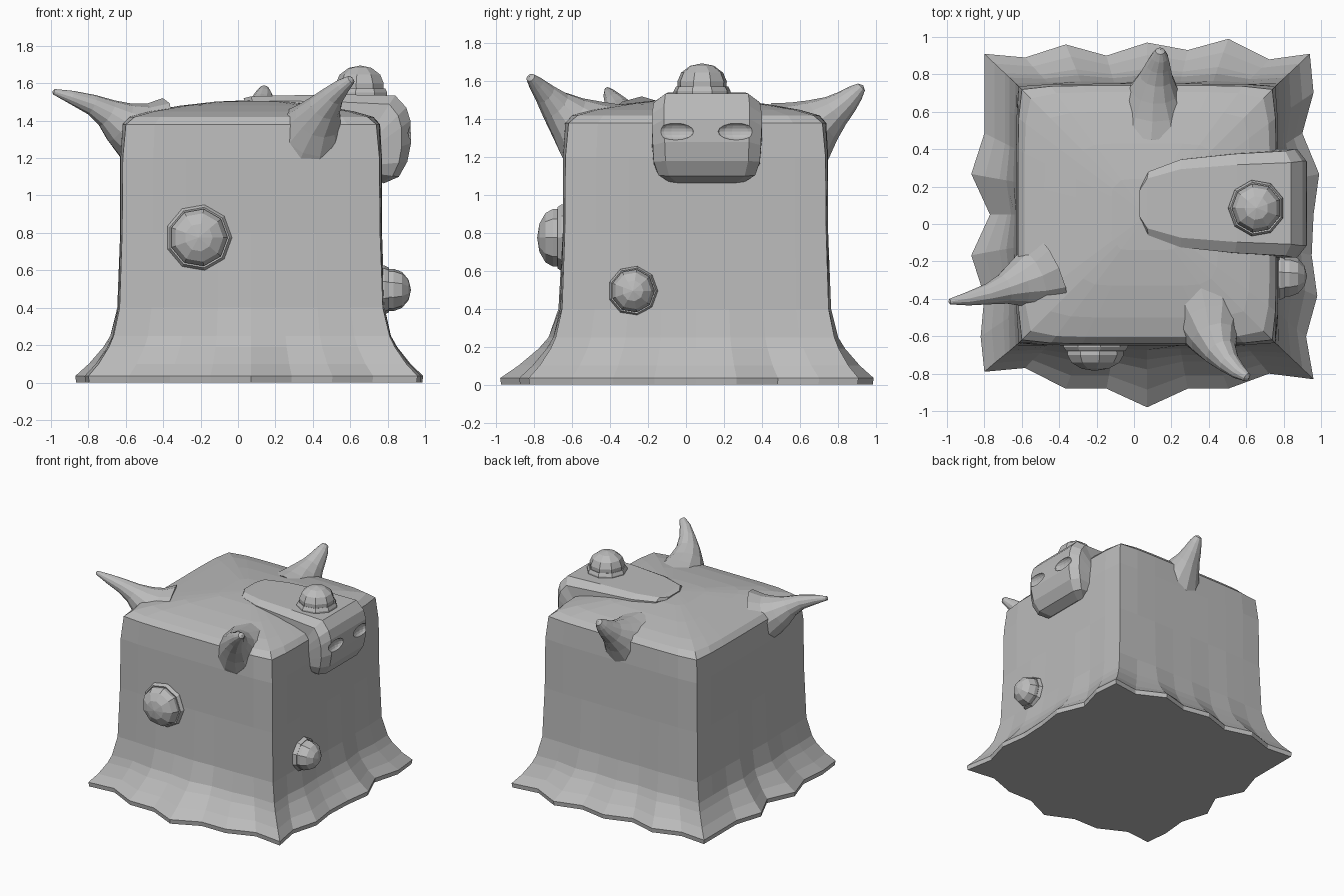
import bpy, bmesh, math
from mathutils import Vector

if "Cube" in bpy.data.objects:
    bpy.data.objects.remove(bpy.data.objects["Cube"])

grey = bpy.data.materials.new("slime_grey")
grey.diffuse_color = (0.5, 0.5, 0.5, 1)
grey.use_nodes = True
grey.node_tree.nodes["Principled BSDF"].inputs["Base Color"].default_value = grey.diffuse_color


def make(name, bm):
    bmesh.ops.recalc_face_normals(bm, faces=bm.faces[:])
    me = bpy.data.meshes.new(name)
    bm.to_mesh(me)
    bm.free()
    me.materials.append(grey)
    ob = bpy.data.objects.new(name, me)
    bpy.context.collection.objects.link(ob)
    return ob


def loft(name, rings, cap_start=True, tip=None):
    """Join rings of equal length with quads; close the ends by a face or a tip point."""
    bm = bmesh.new()
    vs = [[bm.verts.new(p) for p in r] for r in rings]
    n = len(vs[0])
    for a, b in zip(vs, vs[1:]):
        for i in range(n):
            j = (i + 1) % n
            bm.faces.new((a[i], a[j], b[j], b[i]))
    if cap_start:
        bm.faces.new(vs[0][::-1])
    if tip is None:
        bm.faces.new(vs[-1])
    else:
        t = bm.verts.new(tip)
        for i in range(n):
            bm.faces.new((vs[-1][i], vs[-1][(i + 1) % n], t))
    return make(name, bm)


# Body: square block with a wavy flared skirt and a domed top
CX, CY, N = 0.07, 0.05, 8
front = [-.03, -.05, .06, .06, .16, .06, .06, -.02, .01]
right = [.02, -.02, .04, .01, .02, .05, -.04, .02, 0]
back = [-.01, -.03, .04, -.02, .05, .01, .07, -.04, -.01]
left = [0, .02, 0, .07, -.03, .07, 0, 0, 0]


def body_ring(z, h, w, rnd):
    pts = []
    for side in range(4):
        for i in range(N):
            t = -1 + 2 * i / N
            x, y = [(t, -1), (1, t), (-t, 1), (-1, -t)][side]
            ox = oy = 0
            if y == -1:
                oy = -front[round((x + 1) * N / 2)]
            if y == 1:
                oy = back[round((x + 1) * N / 2)]
            if x == 1:
                ox = right[round((y + 1) * N / 2)]
            if x == -1:
                ox = -left[round((y + 1) * N / 2)]
            k = h * (1 - rnd * (x * x * y * y) ** 3)
            pts.append((CX + x * k + ox * w, CY + y * k + oy * w, z))
    return pts


body_profile = [(0, .865, 1, 0), (.035, .87, 1, 0), (.10, .815, .75, 0), (.19, .76, .42, 0),
                (.25, .735, .25, 0), (.4, .71, .08, .01), (.8, .70, 0, .015), (1.2, .70, 0, .02),
                (1.38, .69, 0, .03), (1.42, .655, 0, .05), (1.45, .55, 0, .06),
                (1.48, .38, 0, .1), (1.502, .19, 0, .15)]
loft("slime_body", [body_ring(*p) for p in body_profile], tip=(CX, CY, 1.51))


# Horns: tapering tubes swept along a path of (x, y, z, radius)
def horn(name, path, sides=12):
    pts = [Vector(p[:3]) for p in path]
    rings = []
    for i, p in enumerate(pts):
        d = (pts[min(i + 1, len(pts) - 1)] - pts[max(i - 1, 0)]).normalized()
        u = d.cross(Vector((0, 0, 1))).normalized()
        v = u.cross(d)
        rings.append([p + path[i][3] * (u * math.cos(2 * math.pi * k / sides)
                      + v * math.sin(2 * math.pi * k / sides)) for k in range(sides)])
    d = (pts[-1] - pts[-2]).normalized()
    loft(name, rings, tip=pts[-1] + d * path[-1][3] * .5)


horn("left_horn", [(-.46, -.26, 1.31, .22), (-.55, -.30, 1.34, .165), (-.63, -.325, 1.39, .12),
                   (-.70, -.35, 1.44, .08), (-.78, -.375, 1.485, .056),
                   (-.89, -.40, 1.525, .036), (-.985, -.415, 1.555, .015)])
horn("front_horn", [(.39, -.47, 1.29, .23), (.41, -.55, 1.35, .18), (.43, -.62, 1.41, .13),
                    (.465, -.69, 1.475, .088), (.51, -.745, 1.535, .06),
                    (.56, -.79, 1.585, .042), (.605, -.82, 1.62, .024)])
horn("back_horn", [(.10, .57, 1.29, .23), (.105, .65, 1.34, .18), (.11, .72, 1.395, .13),
                   (.12, .79, 1.445, .09), (.13, .85, 1.495, .066),
                   (.138, .895, 1.54, .046), (.14, .925, 1.57, .026)])


# Mask: plate folded over the right edge, (x, z) outside, half width, (x, z) inside
mask_path = [(.03, 1.52, .09, .06, 1.44), (.07, 1.53, .17, .10, 1.42), (.25, 1.535, .235, .25, 1.40),
             (.55, 1.54, .265, .50, 1.36), (.84, 1.535, .28, .70, 1.32), (.90, 1.47, .29, .70, 1.28),
             (.922, 1.40, .29, .70, 1.24), (.925, 1.28, .285, .70, 1.20), (.905, 1.18, .28, .70, 1.16),
             (.86, 1.10, .255, .71, 1.12), (.78, 1.065, .20, .72, 1.09)]
rings = []
for ox, oz, w, ix, iz in mask_path:
    o, i = Vector((ox, 0, oz)), Vector((ix, 0, iz))
    ring = []
    for f, s in ((0, -.78), (0, .78), (.22, 1), (1, 1), (1, -1), (.22, -1)):
        ring.append(o.lerp(i, f) + Vector((0, .11 + s * w, 0)))
    rings.append(ring)
mask = loft("skull_mask", rings)

# Eye sockets cut into the mask
for n, y in (("left", 0.0), ("right", 0.0)):
    y = -.055 if n == "left" else .265
    bm = bmesh.new()
    bmesh.ops.create_uvsphere(bm, u_segments=14, v_segments=8, radius=1)
    for v in bm.verts:
        v.co = Vector((.93 + v.co.x * .035, y + v.co.y * .10, 1.335 + v.co.z * .045))
    cutter = make(n + "_eye_cutter", bm)
    cutter.hide_render = True
    cutter.hide_viewport = True
    cutter.display_type = 'WIRE'
    m = mask.modifiers.new("eye_cut", 'BOOLEAN')
    m.operation, m.object, m.solver = 'DIFFERENCE', cutter, 'EXACT'

# Apply the cuts and remove the cutters
dg = bpy.context.evaluated_depsgraph_get()
cut_mesh = bpy.data.meshes.new_from_object(mask.evaluated_get(dg))
mask.modifiers.clear()
mask.data = cut_mesh
for ob in [o for o in bpy.data.objects if o.name.endswith("cutter")]:
    bpy.data.objects.remove(ob)


# Bulging eyeballs set in a collar
def eyeball(name, origin, normal, r, h, sides=9):
    q = Vector(normal).to_track_quat('Z', 'Y')
    o = Vector(origin)
    profile = [(1, -.3), (1, .12), (.92, .26), (.86, .24), (.87, .42), (.74, .70), (.42, .92)]
    rs = [[o + q @ Vector((r * a * math.cos(2 * math.pi * k / sides),
                           r * a * math.sin(2 * math.pi * k / sides), h * b))
           for k in range(sides)] for a, b in profile]
    loft(name, rs, tip=o + q @ Vector((0, 0, h)))


eyeball("front_eyeball", (-.21, -.64, .775), (0, -1, 0), .178, .145)
eyeball("side_eyeball", (.765, -.28, .495), (1, 0, 0), .132, .16)
eyeball("mask_eyeball", (.655, .085, 1.53), (0, 0, 1), .152, .165)
